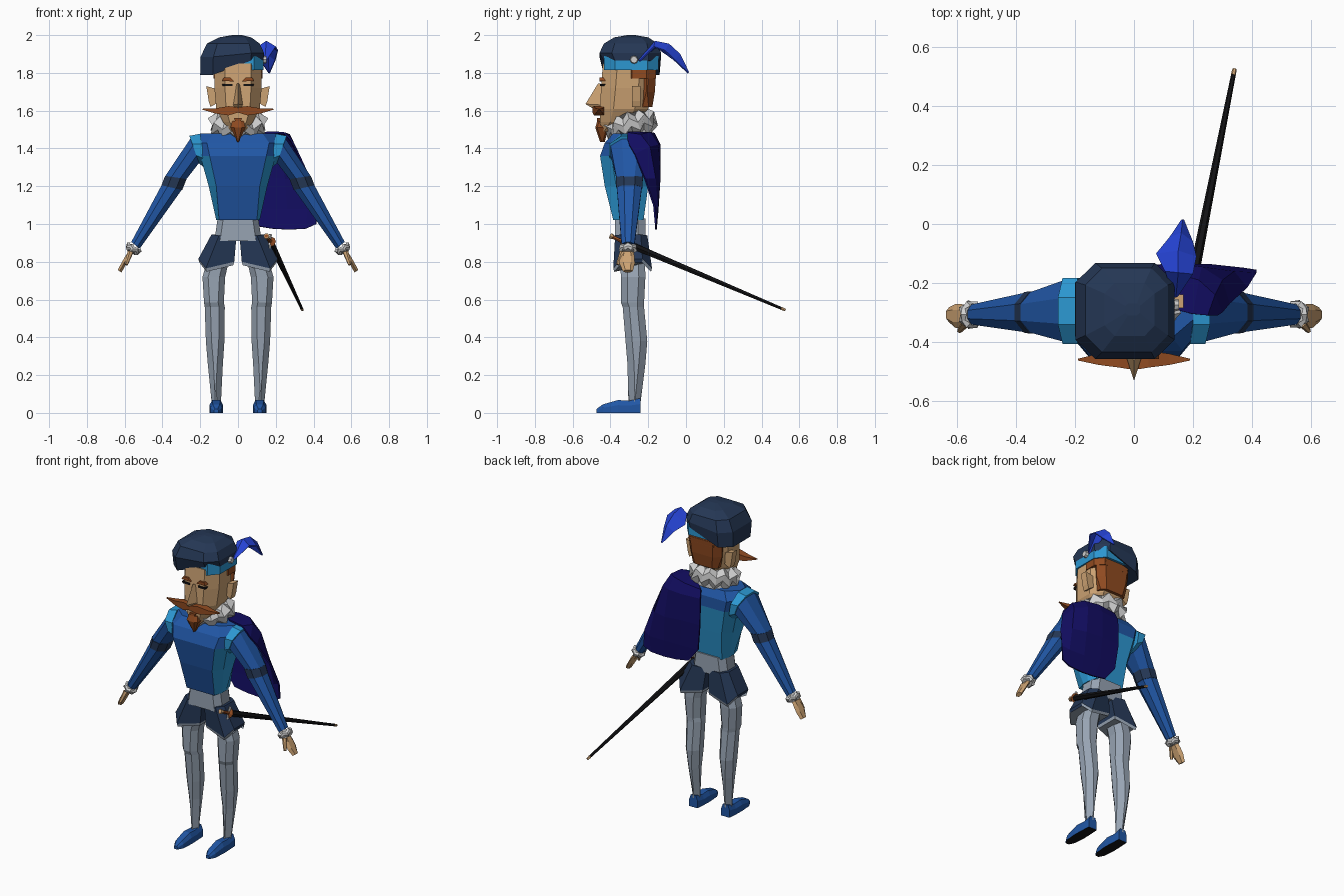
import bpy, bmesh, math
from mathutils import Vector, Matrix

if "Cube" in bpy.data.objects:
    bpy.data.objects.remove(bpy.data.objects["Cube"])

def material(name, r, g, b):
    m = bpy.data.materials.new(name)
    m.diffuse_color = (r, g, b, 1)
    m.use_nodes = True
    m.node_tree.nodes["Principled BSDF"].inputs["Base Color"].default_value = m.diffuse_color
    return m

SKIN = material("skin", .60, .36, .17)
HAIR = material("auburn hair", .28, .07, .015)
NAVY = material("navy felt", .018, .038, .09)
BLUE = material("blue cloth", .015, .095, .38)
SKY = material("sky blue trim", .025, .31, .64)
GREY = material("grey hose", .31, .37, .45)
PALE = material("pale linen", .62, .62, .62)
CAPE = material("indigo cape", .006, .004, .12)
PLUME = material("royal plume", .02, .06, .70)
BLACK = material("black", .006, .006, .007)

def finish(name, bm, mats, rule=None):
    """Turn a bmesh into a flat shaded object, colouring faces by rule."""
    bmesh.ops.recalc_face_normals(bm, faces=bm.faces)
    bm.normal_update()
    if rule:
        for f in bm.faces:
            f.material_index = rule(f.calc_center_median(), f.normal)
    me = bpy.data.meshes.new(name)
    bm.to_mesh(me)
    bm.free()
    for m in mats:
        me.materials.append(m)
    ob = bpy.data.objects.new(name, me)
    bpy.context.collection.objects.link(ob)
    return ob

def loft(name, rings, *mats, rule=None, closed=True):
    """Skin a list of equal rings; closed rings get end caps."""
    bm = bmesh.new()
    rows = [[bm.verts.new(p) for p in r] for r in rings]
    n = len(rows[0])
    for a, b in zip(rows, rows[1:]):
        for i in range(n if closed else n - 1):
            j = (i + 1) % n
            bm.faces.new((a[i], a[j], b[j], b[i]))
    if closed:
        bm.faces.new(rows[0])
        bm.faces.new(rows[-1])
    return finish(name, bm, mats, rule)

def octa(z, x0, x1, y0, y1, cx, cy):
    """Horizontal rectangle with cut corners."""
    return [(x0 + cx, y0, z), (x1 - cx, y0, z), (x1, y0 + cy, z), (x1, y1 - cy, z),
            (x1 - cx, y1, z), (x0 + cx, y1, z), (x0, y1 - cy, z), (x0, y0 + cy, z)]

def limb_ring(s, top, low, y, depth, n=8):
    """Ring across a limb, given its upper and lower x,z points."""
    t, l = Vector((s * top[0], y, top[1])), Vector((s * low[0], y, low[1]))
    c, h = (t + l) / 2, (t - l) / 2
    angs = [math.tau * (i + .5) / n for i in range(n)]
    return [c + h * 1.08 * math.cos(a) + Vector((0, depth * 1.08 * math.sin(a), 0)) for a in angs]

def prism(name, outline, y0, y1, mat):
    """Front outline (x, z) given depth."""
    return loft(name, [[(x, y0, z) for x, z in outline], [(x, y1, z) for x, z in outline]], mat)

def ruffle(name, mat4, rx, ry, h, n):
    """Pleated collar with diamond facets."""
    rings = []
    for k, (r, z) in enumerate([(.72, -1), (.95, -.45), (1, .35), (.75, 1)]):
        ring = []
        for i in range(n):
            a, w = math.tau * i / n, 1 + .07 * (-1) ** (i + k)
            ring.append(mat4 @ Vector((rx * r * w * math.cos(a), ry * r * w * math.sin(a),
                                       h * (z + .3 * (-1) ** i))))
        rings.append(ring)
    return loft(name, rings, PALE)

def tube(name, p, q, r0, r1, mat, n=6):
    p, q = Vector(p), Vector(q)
    rot = (q - p).to_track_quat('Z', 'Y')
    ring = lambda c, r: [c + rot @ Vector((r * math.cos(math.tau * i / n), r * math.sin(math.tau * i / n), 0))
                         for i in range(n)]
    return loft(name, [ring(p, r0), ring(q, r1)], mat)

# Doublet: blue front and yoke, sky blue sides and back
body = [(1.02, .115, .10, -.385, -.225), (1.2, .155, .115, -.43, -.2), (1.36, .2, .15, -.455, -.18),
        (1.43, .215, .165, -.43, -.18), (1.48, .2, .13, -.385, -.21)]
loft("doublet", [octa(z, -w, w, yf, yb, w - f, .06) for z, w, f, yf, yb in body], BLUE, SKY,
     rule=lambda c, n: 0 if c.z > 1.37 or n.y < -.8 else 1)
loft("waist", [octa(z, -w, w, -.375, -.215, .03, .04) for z, w in ((.91, .125), (1.03, .108))], GREY)

# Neck and ruff collar
tube("neck", (0, -.29, 1.44), (0, -.30, 1.6), .085, .085, SKIN, 8)
ruffle("ruff", Matrix.Translation((0, -.292, 1.525)) @ Matrix.Rotation(.27, 4, 'X'), .15, .135, .055, 20)

# Head
head = [(1.49, .035, -.45, -.39), (1.54, .08, -.455, -.26), (1.61, .115, -.455, -.2),
        (1.72, .125, -.45, -.175), (1.85, .125, -.44, -.165)]
loft("head", [octa(z, -w, w, yf, yb, w * .45, (yb - yf) * .28) for z, w, yf, yb in head], SKIN)
loft("nose", [[(-.012, -.44, 1.74), (.012, -.44, 1.74), (0, -.465, 1.745)],
              [(-.03, -.44, 1.63), (.03, -.44, 1.63), (0, -.532, 1.635)],
              [(-.022, -.44, 1.61), (.022, -.44, 1.61), (0, -.49, 1.61)]], SKIN)
loft("hair_fringe", [octa(z, -.13, .13, -.335, -.16, .04, .05) for z in (1.77, 1.84)], HAIR)
loft("hair_back", [octa(1.62, -.09, .09, -.25, -.178, .03, .02), octa(1.7, -.115, .115, -.25, -.165, .04, .04),
                   octa(1.8, -.122, .122, -.25, -.158, .04, .04)], HAIR)
for s, side in ((1, "left"), (-1, "right")):
    loft(side + "_ear", [[(s * .11, y, 1.64), (s * .145, y, 1.62), (s * .155, y, 1.65),
                          (s * .168, y, 1.73), (s * .115, y, 1.715)] for y in (-.285, -.24)], SKIN)
    prism(side + "_eye", [(s * .03, 1.73), (s * .08, 1.73), (s * .085, 1.742), (s * .03, 1.742)], -.455, -.42, BLACK)
    prism(side + "_eyebrow", [(s * .02, 1.755), (s * .085, 1.757), (s * .075, 1.775), (s * .04, 1.775)],
          -.458, -.42, HAIR)
    # Moustache half tapering to a point
    loft(side + "_moustache", [[(s * x, y0, zl), (s * x, y0, zh), (s * x, y1, zh), (s * x, y1, zl)]
         for x, y0, y1, zl, zh in ((0, -.495, -.44, 1.59, 1.618), (.05, -.487, -.43, 1.575, 1.624),
                                   (.12, -.478, -.44, 1.585, 1.612), (.19, -.463, -.457, 1.606, 1.61))], HAIR)
prism("lip_tuft", [(-.02, 1.56), (.02, 1.56), (.012, 1.535), (-.012, 1.535)], -.47, -.44, HAIR)
loft("goatee", [octa(z, -w, w, yf, yb, w * .5, .01) for z, w, yf, yb in
                ((1.545, .03, -.47, -.42), (1.51, .04, -.48, -.41), (1.435, .004, -.455, -.43))], HAIR)

# Beret with band, badge and plume
loft("hat_band", [octa(z, -.135, .135, -.435, -.145, .05, .06) for z in (1.815, 1.89)], SKY)
beret = [(1.865, -.2, .135, -.435, -.14, .075), (1.905, -.198, .138, -.458, -.132, .02),
         (1.955, -.165, .115, -.435, -.15, 0), (1.988, -.1, .07, -.38, -.2, 0), (2.0, -.03, .02, -.31, -.27, 0)]
loft("beret", [[(x, y, z - (d if x < -.1 else 0)) for x, y, z in octa(z, x0, x1, y0, y1, (x1 - x0) * .2, (y1 - y0) * .2)]
               for z, x0, x1, y0, y1, d in beret], NAVY)
tube("hat_badge", (.12, -.275, 1.87), (.152, -.275, 1.87), .026, .018, PALE, 8)
plume = loft("plume", [[(.135, -.25, 1.865), (.142, -.25, 1.87), (.15, -.245, 1.865)],
                       [(.105, -.16, 1.94), (.15, -.165, 1.97), (.2, -.17, 1.94)],
                       [(.075, -.1, 1.9), (.15, -.09, 1.955), (.212, -.11, 1.92)],
                       [(.12, -.045, 1.86), (.16, -.03, 1.9), (.2, -.06, 1.87)],
                       [(.16, .014, 1.8), (.165, .016, 1.805), (.17, .014, 1.8)]], PLUME, closed=False)
plume.modifiers.new("thickness", 'SOLIDIFY').thickness = .008

# Shoulder cape
cape = loft("cape", [
    [(.05, -.2, 1.485), (.14, -.29, 1.488), (.2, -.305, 1.49), (.25, -.31, 1.485), (.285, -.31, 1.45)],
    [(.01, -.165, 1.47), (.13, -.165, 1.482), (.22, -.19, 1.487), (.275, -.24, 1.475), (.3, -.3, 1.42)],
    [(0, -.145, 1.42), (.13, -.135, 1.42), (.23, -.145, 1.42), (.30, -.19, 1.41), (.325, -.27, 1.37)],
    [(0, -.14, 1.25), (.13, -.135, 1.25), (.25, -.135, 1.24), (.34, -.16, 1.24), (.385, -.215, 1.24)],
    [(.02, -.15, 1.08), (.14, -.145, 1.08), (.26, -.145, 1.08), (.37, -.148, 1.08), (.415, -.165, 1.1)],
    [(.09, -.155, .99), (.18, -.155, .975), (.27, -.155, .97), (.36, -.155, .975), (.415, -.155, 1.0)]],
    CAPE, closed=False)
cape.modifiers.new("thickness", 'SOLIDIFY').thickness = .01

for s, side in ((1, "left"), (-1, "right")):
    # Sleeve with shoulder trim and elbow band
    R = lambda t, l, y, d: limb_ring(s, t, l, y, d)
    loft(side + "_shoulder_trim", [R((.2, 1.478), (.17, 1.29), -.295, .112), R((.258, 1.467), (.205, 1.32), -.295, .112)], SKY)
    loft(side + "_upper_sleeve", [R((.25, 1.455), (.205, 1.325), -.295, .105), R((.388, 1.25), (.275, 1.235), -.3, .068)], BLUE)
    loft(side + "_elbow_band", [R((.386, 1.255), (.272, 1.238), -.3, .072), R((.405, 1.205), (.295, 1.18), -.3, .069)], NAVY)
    loft(side + "_lower_sleeve", [R((.402, 1.21), (.295, 1.185), -.3, .067), R((.565, .905), (.52, .87), -.307, .034)], BLUE)
    ruffle(side + "_cuff", Matrix.Translation((s * .555, -.307, .868)) @ Matrix.Rotation(-s * .55, 4, 'Y'),
           .042, .048, .018, 12)
    # Hand and thumb
    loft(side + "_hand", [limb_ring(s, (x + .011, z + .007), (x - .011, z - .007), y, d, 6) for x, z, y, d in
         ((.553, .872, -.307, .025), (.585, .825, -.312, .037), (.605, .79, -.312, .038), (.627, .75, -.308, .024))], SKIN)
    tube(side + "_thumb", (s * .57, -.335, .85), (s * .592, -.362, .785), .016, .009, SKIN)

    # Flared breeches with pale hem
    hem = [(.02, -.36, .8), (.17, -.385, .765), (.21, -.34, .815), (.21, -.23, .815), (.17, -.18, .765), (.02, -.2, .8)]
    top = [(.008, -.36, .935), (.1, -.375, .94), (.14, -.34, .945), (.14, -.24, .945), (.1, -.205, .94), (.008, -.22, .935)]
    low = [(.11 + (x - .11) * .95, -.285 + (y + .285) * .95, z - .018) for x, y, z in hem]
    loft(side + "_breeches", [[(s * x, y, z) for x, y, z in r] for r in (top, hem, low)], NAVY, GREY,
         rule=lambda c, n: 1 if c.z < .8 else 0)

    # Stockinged leg
    leg = [(.92, .02, .13, -.35, -.22), (.72, .068, .188, -.345, -.215), (.585, .075, .18, -.345, -.222),
           (.56, .07, .176, -.335, -.222), (.38, .072, .17, -.32, -.205), (.26, .08, .16, -.31, -.215),
           (.06, .09, .14, -.305, -.24)]
    loft(side + "_leg", [[(s * x, y, z) for x, y, z in octa(z, x0, x1, y0, y1, .03, .035)]
                         for z, x0, x1, y0, y1 in leg], GREY)

    # Shoe with dark sole
    loft(side + "_shoe", [[(s * .115 - w, y, 0), (s * .115 + w, y, 0), (s * .115 + w, y, z * .6),
                           (s * .115 + w * .6, y, z), (s * .115 - w * .6, y, z), (s * .115 - w, y, z * .6)]
                          for y, w, z in ((-.475, .012, .02), (-.44, .03, .045), (-.36, .036, .068),
                                          (-.30, .034, .064), (-.24, .03, .078))],
         BLUE, BLACK, rule=lambda c, n: 1 if n.z < -.9 else 0)

# Sword in scabbard, with hilt
tip, mouth, pommel = Vector((.337, .505, .553)), Vector((.172, -.33, .905)), Vector((.15, -.4, .937))
tube("scabbard", mouth, tip, .02, .008, BLACK)
tube("scabbard_tip", tip, tip + (tip - mouth) * .025, .009, .007, SKIN)
tube("sword_grip", pommel, mouth, .01, .01, HAIR)
tube("sword_pommel", pommel, pommel + (mouth - pommel) * .2, .016, .014, SKIN)
tube("sword_guard", (.165, -.345, .87), (.172, -.325, .945), .008, .008, PALE)
tube("sword_shell", mouth + (pommel - mouth) * .15, mouth, .012, .03, HAIR, 8)
